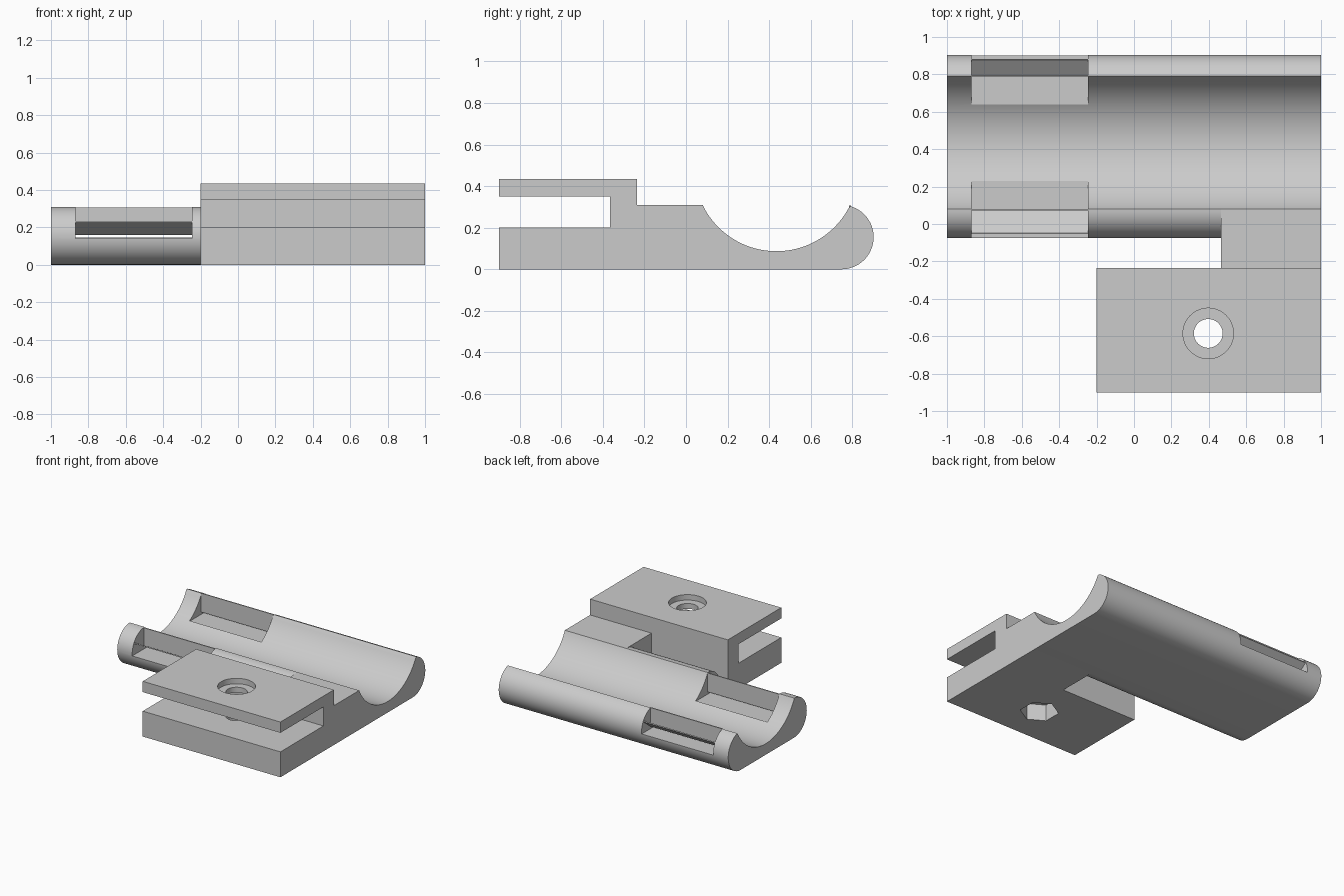
import bpy, bmesh, math

if "Cube" in bpy.data.objects:
    bpy.data.objects.remove(bpy.data.objects["Cube"])

grey = bpy.data.materials.new("plain_grey")
grey.use_nodes = True
grey.diffuse_color = (0.6, 0.6, 0.6, 1)
grey.node_tree.nodes["Principled BSDF"].inputs["Base Color"].default_value = (0.6, 0.6, 0.6, 1)


def prism(name, points, lo, hi, axis="x"):
    """Extrude a closed outline: (y, z) along x, or (x, y) along z."""
    bm = bmesh.new()
    place = (lambda p: (lo, p[0], p[1])) if axis == "x" else (lambda p: (p[0], p[1], lo))
    face = bm.faces.new([bm.verts.new(place(p)) for p in points])
    new = bmesh.ops.extrude_face_region(bm, geom=[face])["geom"]
    shift = (hi - lo, 0, 0) if axis == "x" else (0, 0, hi - lo)
    bmesh.ops.translate(bm, vec=shift, verts=[v for v in new if isinstance(v, bmesh.types.BMVert)])
    bmesh.ops.recalc_face_normals(bm, faces=bm.faces)
    mesh = bpy.data.meshes.new(name)
    bm.to_mesh(mesh)
    bm.free()
    mesh.materials.append(grey)
    obj = bpy.data.objects.new(name, mesh)
    bpy.context.collection.objects.link(obj)
    return obj


def rect(a0, a1, b0, b1):
    return [(a0, b0), (a1, b0), (a1, b1), (a0, b1)]


def arc(ca, cb, r, start, end, n):
    steps = [math.radians(start + (end - start) * i / n) for i in range(n + 1)]
    return [(ca + r * math.cos(t), cb + r * math.sin(t)) for t in steps]


def cut(obj, cutter):
    mod = obj.modifiers.new(cutter.name, "BOOLEAN")
    mod.operation = "DIFFERENCE"
    mod.solver = "EXACT"
    mod.object = cutter
    bpy.context.view_layer.objects.active = obj
    bpy.ops.object.modifier_apply(modifier=mod.name)
    bpy.data.objects.remove(cutter)


# Trough-shaped cradle with rounded rims
R = 0.155
near, far = 0.08, 0.748
half = 0.355
depth = 0.222
trough_r = (half ** 2 + depth ** 2) / (2 * depth)
edge = math.degrees(math.asin(half / trough_r))
tip = math.degrees(math.acos((0.79 - far) / R))
outline = arc(near, R, R, 90, 270, 32) + arc(far, R, R, -90, tip, 30)
outline += arc(0.435, 0.087 + trough_r, trough_r, -90 + edge, -90 - edge, 48)[1:-1]
cradle = prism("cradle", outline, -1, 1)

# Strap openings through both rims, each spanned by a thin folded strip
X0, X1 = -0.87, -0.245
T = 0.008
for side, inner, wall, end, outer in (("front", 0.23, 0.08, -0.051, -0.2),
                                      ("back", 0.64, 0.785, 0.881, 1.0)):
    cut(cradle, prism(side + "_opening", rect(inner, outer, 0.14, 0.5), X0, X1))
    s = 1 if end > wall else -1
    strip = [(wall, 0.306), (wall, 0.158), (wall + s * T, 0.158), (end, 0.227),
             (end - s * 0.003, 0.235), (wall + s * T, 0.168), (wall + s * T, 0.306)]
    prism(side + "_strap_strip", strip, X0 - 0.002, X1 + 0.002)

# Clamp block with a horizontal slot open at the front
clamp_outline = [(-0.9, 0), (-0.235, 0), (-0.235, 0.435), (-0.9, 0.435),
                 (-0.9, 0.35), (-0.365, 0.35), (-0.365, 0.2), (-0.9, 0.2)]
clamp = prism("clamp", clamp_outline, -0.2, 1)

# Bolt hole, counterbore above and nut pocket below
HX, HY = 0.397, -0.585
for name, r, lo, hi, n in (("bolt_hole", 0.077, -0.1, 0.6, 48),
                           ("counterbore", 0.135, 0.392, 0.6, 64),
                           ("nut_pocket", 0.14, -0.1, 0.13, 6)):
    cut(clamp, prism(name, arc(HX, HY, r, 30, 390, n)[:-1], lo, hi, "z"))

# Bridge joining the clamp to the cradle
prism("bridge", rect(-0.235, 0.08, 0, 0.31), 0.465, 1)

# Smooth the curved surfaces and keep the edges sharp
bpy.ops.object.select_all(action="DESELECT")
for obj in (cradle, clamp):
    obj.select_set(True)
bpy.context.view_layer.objects.active = cradle
bpy.ops.object.shade_smooth_by_angle(angle=math.radians(25))
